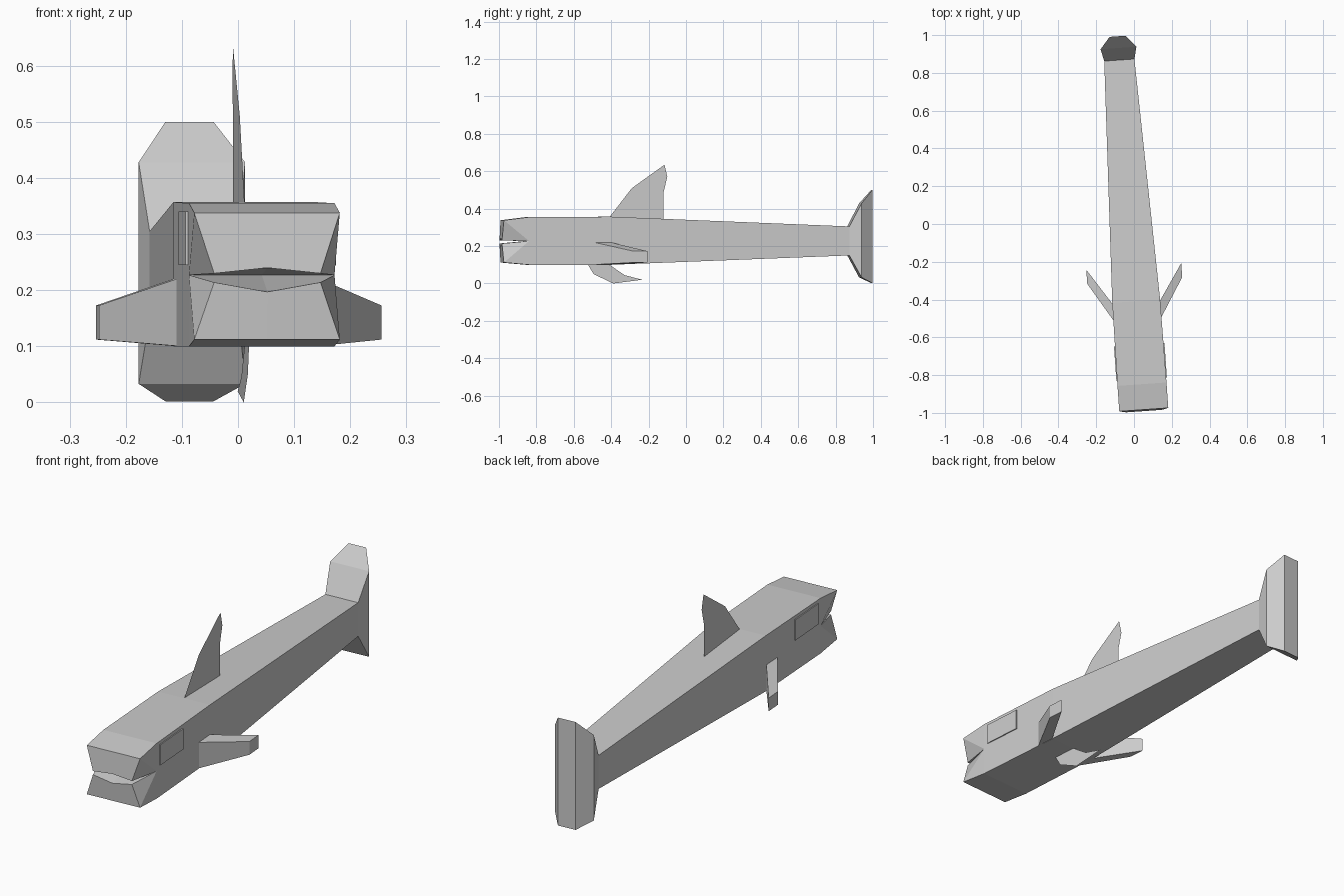
import bpy, bmesh, math

if "Cube" in bpy.data.objects:
    bpy.data.objects.remove(bpy.data.objects["Cube"])

TURN = math.radians(4)          # the whole fish is turned slightly about z
ORIGIN = (-0.017, 0, 0)


def make(name, verts, faces, mirror=False):
    me = bpy.data.meshes.new(name)
    me.from_pydata(verts, [], faces)
    bm = bmesh.new()
    bm.from_mesh(me)
    bmesh.ops.recalc_face_normals(bm, faces=bm.faces)
    bm.to_mesh(me)
    bm.free()
    ob = bpy.data.objects.new(name, me)
    bpy.context.collection.objects.link(ob)
    ob.location = ORIGIN
    ob.rotation_euler[2] = TURN
    if mirror:
        ob.modifiers.new("Mirror", 'MIRROR').use_axis[0] = True
    return ob


def loft(name, rings, cap_start=False, cap_end=False, mirror=False):
    """Join four-point rings into a skin."""
    verts = [p for r in rings for p in r]
    faces = []
    for i in range(len(rings) - 1):
        a, b = 4 * i, 4 * i + 4
        for k in range(4):
            n = (k + 1) % 4
            faces.append((a + k, a + n, b + n, b + k))
    if cap_start:
        faces.append((0, 1, 2, 3))
    if cap_end:
        e = len(verts) - 4
        faces.append((e, e + 1, e + 2, e + 3))
    return make(name, verts, faces, mirror)


def section(y, hw, z0, z1):
    return [(-hw, y, z0), (hw, y, z0), (hw, y, z1), (-hw, y, z1)]


def slab(x, y0, y1, z0, z1):
    return [(x, y0, z0), (x, y1, z0), (x, y1, z1), (x, y0, z1)]


# Tapered body
loft("body", [section(-0.85, 0.13, 0.10, 0.355),
              section(-0.41, 0.127, 0.10, 0.357),
              section(0.87, 0.08, 0.15, 0.305)])

# Upright tail fluke
loft("tail", [section(0.87, 0.08, 0.15, 0.305),
              section(0.934, 0.095, 0.033, 0.428),
              section(0.996, 0.043, 0.002, 0.5)], cap_end=True)


# Jaws: outer plate, cheek triangles, bent lip and mouth lining
def jaw(name, z_back, z_front, z_lip, z_mid):
    verts = [(0.13, -0.85, z_back), (0.13, -0.85, 0.227),
             (0.13, -0.985, z_front), (0.095, -0.993, z_lip),
             (0, -0.993, z_mid), (0, -0.985, z_front),
             (0, -0.85, z_back), (0, -0.85, 0.227)]
    make(name, verts, [(0, 2, 5, 6), (0, 1, 2), (1, 3, 2),
                       (2, 3, 4, 5), (1, 7, 4, 3)], mirror=True)


jaw("upper_jaw", 0.355, 0.338, 0.230, 0.240)
jaw("lower_jaw", 0.10, 0.112, 0.214, 0.197)

# Eye plates, just proud of the cheeks
loft("eyes", [slab(0.12, -0.825, -0.64, 0.245, 0.34),
              slab(0.134, -0.825, -0.64, 0.245, 0.34)],
     cap_end=True, mirror=True)

# Swept side fins
loft("side_fins", [slab(0.12, -0.515, -0.425, 0.10, 0.223),
                   slab(0.252, -0.30, -0.225, 0.112, 0.173)],
     cap_end=True, mirror=True)


# Thin sheet fins on the centre line
def sheet(name, outline):
    make(name, [(0, y, z) for y, z in outline], [tuple(range(len(outline)))])


sheet("back_fin", [(-0.41, 0.355), (-0.29, 0.51), (-0.115, 0.635),
                   (-0.10, 0.57), (-0.12, 0.49), (-0.12, 0.34)])
sheet("belly_fin", [(-0.525, 0.10), (-0.495, 0.05), (-0.39, 0.0),
                    (-0.235, 0.02), (-0.33, 0.045), (-0.41, 0.10)])
